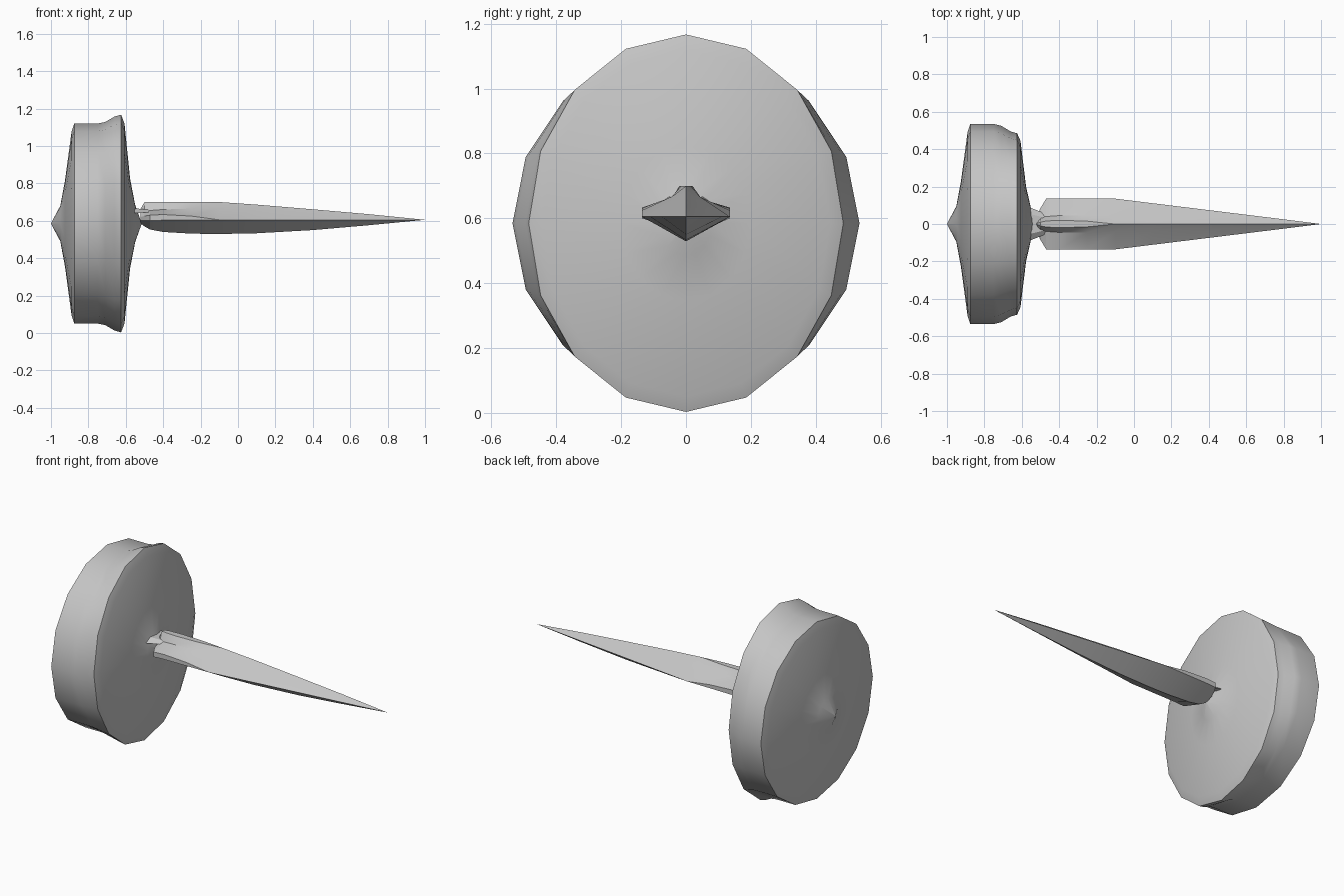
import bpy
import bmesh
import math

cube = bpy.data.objects.get("Cube")
if cube:
    bpy.data.objects.remove(cube, do_unlink=True)

grey = bpy.data.materials.new("plain grey")
grey.use_nodes = True
colour = (0.56, 0.56, 0.56, 1)
grey.diffuse_color = colour
grey.node_tree.nodes["Principled BSDF"].inputs["Base Color"].default_value = colour


def loft(name, rings, smooth_angle):
    """Skin a list of equal-length closed rings and close both ends."""
    bm = bmesh.new()
    loops = [[bm.verts.new(point) for point in ring] for ring in rings]
    count = len(loops[0])
    for first, second in zip(loops, loops[1:]):
        for i in range(count):
            j = (i + 1) % count
            bm.faces.new((first[i], first[j], second[j], second[i]))
    bm.faces.new(loops[0])
    bm.faces.new(loops[-1])
    bmesh.ops.remove_doubles(bm, verts=bm.verts[:], dist=0.0005)
    bmesh.ops.recalc_face_normals(bm, faces=bm.faces[:])
    mesh = bpy.data.meshes.new(name)
    bm.to_mesh(mesh)
    bm.free()
    mesh.materials.append(grey)
    obj = bpy.data.objects.new(name, mesh)
    bpy.context.collection.objects.link(obj)
    bpy.ops.object.select_all(action="DESELECT")
    obj.select_set(True)
    bpy.context.view_layer.objects.active = obj
    bpy.ops.object.shade_smooth_by_angle(angle=math.radians(smooth_angle))
    return obj


# Round head: sixteen sides, round at the back and oval at the shank side
SIDES = 16
CENTRE_Z = 0.585


def oval(x, half_width, half_height):
    ring = []
    for i in range(SIDES):
        angle = math.tau * i / SIDES
        ring.append((x, half_width * math.cos(angle),
                     CENTRE_Z + half_height * math.sin(angle)))
    return ring


# x, half width, half height
head_profile = [
    (-1.0, 0.001, 0.001), (-0.95, 0.095, 0.095), (-0.925, 0.23, 0.23),
    (-0.89, 0.49, 0.49), (-0.875, 0.535, 0.535), (-0.75, 0.535, 0.535),
    (-0.71, 0.525, 0.543), (-0.66, 0.495, 0.572), (-0.625, 0.485, 0.582),
    (-0.607, 0.445, 0.535), (-0.577, 0.2, 0.24), (-0.55, 0.08, 0.1),
    (-0.515, 0.001, 0.001),
]
loft("round_head", [oval(*row) for row in head_profile], 35)


# Tapered shank: keel below, side wings and a narrow raised spine
def section(x, wing, spine, root, top, root_z, wing_top, wing_low, keel):
    half = [(spine, top), (root, root_z), (wing, wing_top), (wing, wing_low)]
    left = [(x, y, z) for y, z in half]
    right = [(x, -y, z) for y, z in reversed(half)]
    return left + [(x, 0, keel)] + right


TIP_Z = 0.605
shank = [
    section(-0.52, 0.04, 0.003, 0.02, 0.665, 0.645, 0.62, 0.6, 0.585),
    section(-0.5, 0.085, 0.01, 0.035, 0.7, 0.65, 0.625, 0.6, 0.57),
    section(-0.47, 0.135, 0.016, 0.04, 0.7, 0.655, 0.63, 0.6, 0.553),
    section(-0.4, 0.135, 0.02, 0.045, 0.7, 0.66, 0.633, 0.603, 0.54),
    section(-0.25, 0.135, 0.015, 0.045, 0.7, 0.665, 0.625, 0.604, 0.531),
]
for x, top, keel in [(-0.1, 0.7, 0.529), (0.1, 0.686, 0.533),
                     (0.4, 0.661, 0.55), (0.7, 0.635, 0.576),
                     (1.0, TIP_Z, TIP_Z)]:
    wing = 0.135 * (1 - x) / 1.1 + 0.0005
    root_z = TIP_Z + 0.67 * (top - TIP_Z)
    shank.append(section(x, wing, 0.0001, wing * 0.3, top, root_z,
                         TIP_Z + 0.0002, TIP_Z, keel))
loft("tapered_shank", shank, 20)


# Small flared collar joining the shank to the head
def collar_ring(x, half_width, low, high):
    return [(x, -half_width, low), (x, half_width, low),
            (x, half_width * 0.6, high), (x, -half_width * 0.6, high)]


loft("flared_collar", [collar_ring(-0.555, 0.088, 0.642, 0.667),
                       collar_ring(-0.45, 0.045, 0.644, 0.655)], 20)
